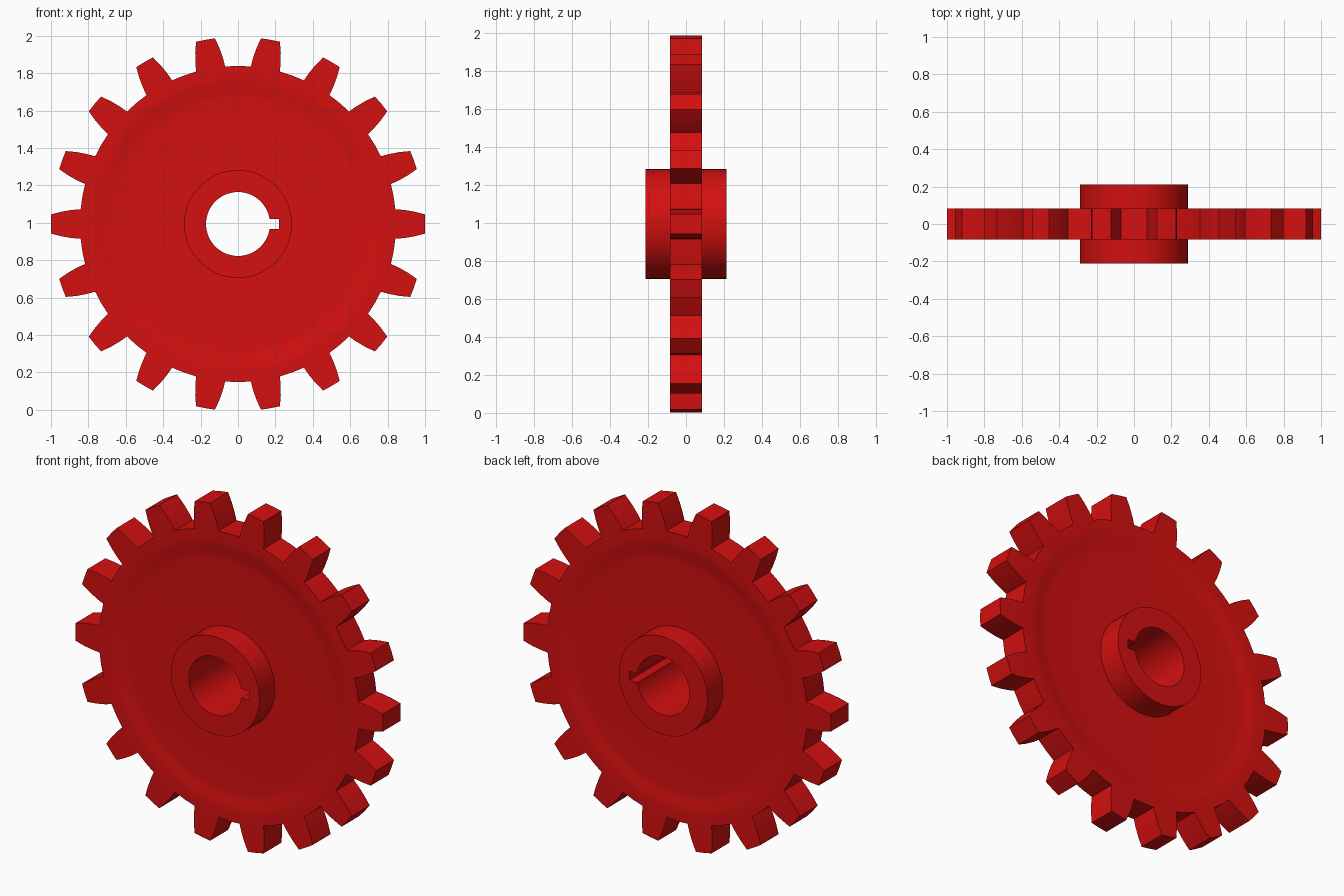
import bpy, bmesh, math

cube = bpy.data.objects.get("Cube")
if cube:
    bpy.data.objects.remove(cube, do_unlink=True)

CENTRE_Z = 0.9935
TEETH = 18
HALF_BODY, HALF_HUB = 0.083, 0.212
BORE_R, HUB_R = 0.171, 0.288

red = bpy.data.materials.new("red paint")
red.use_nodes = True
colour = (0.66, 0.005, 0.005, 1)
red.diffuse_color = colour
red.node_tree.nodes["Principled BSDF"].inputs["Base Color"].default_value = colour


def ring_solid(name, rings):
    """Bridge closed loops of (radius, angle, y) into a ring-shaped solid."""
    bm = bmesh.new()
    loops = [[bm.verts.new((r * math.cos(a), y, CENTRE_Z + r * math.sin(a)))
              for r, a, y in ring] for ring in rings]
    n = len(loops[0])
    for k, lower in enumerate(loops):
        upper = loops[(k + 1) % len(loops)]
        for i in range(n):
            j = (i + 1) % n
            bm.faces.new((lower[i], lower[j], upper[j], upper[i]))
    bmesh.ops.recalc_face_normals(bm, faces=bm.faces)
    mesh = bpy.data.meshes.new(name)
    bm.to_mesh(mesh)
    bm.free()
    mesh.materials.append(red)
    obj = bpy.data.objects.new(name, mesh)
    bpy.context.collection.objects.link(obj)
    bpy.ops.object.select_all(action='DESELECT')
    obj.select_set(True)
    bpy.context.view_layer.objects.active = obj
    bpy.ops.object.shade_smooth_by_angle(angle=math.radians(28))
    return obj


# Toothed outline: half a tooth as (radius, degrees), mirrored and repeated
flank = [(0.845, 5.35), (0.89, 4.85), (0.945, 4.0), (1.0, 2.95)]
tooth = [(r, -d) for r, d in flank] + [(1.0, 0)] + flank[::-1] + [(0.845, 10)]
outline = [(r, math.radians(d + 360 / TEETH * t))
           for t in range(TEETH) for r, d in tooth]

# Body: flat rim, shallow dished web on both faces
dish = [(0.25, 0.015), (0.67, 0.015), (0.695, 0.0135), (0.73, 0.0075),
        (0.765, 0.0015), (0.79, 0.0)]
front = [[(r, a, -HALF_BODY + d) for _, a in outline] for r, d in dish]
front.append([(r, a, -HALF_BODY) for r, a in outline])
back = [[(r, a, -y) for r, a, y in ring] for ring in reversed(front)]
ring_solid("gear_body", front + back)

# Hub: bore with a rectangular keyway on the +x side
key_half, key_x = 0.027, 0.22
a_bore = math.asin(key_half / BORE_R)
a_key = math.atan2(key_half, key_x)
r_key = math.hypot(key_x, key_half)
steps = 72
bore = [(r_key, -a_key), (key_x, 0), (r_key, a_key)]
bore += [(BORE_R, a_bore + (2 * math.pi - 2 * a_bore) * i / steps)
         for i in range(steps + 1)]
ring_solid("hub", [
    [(r, a, -HALF_HUB) for r, a in bore],
    [(HUB_R, a, -HALF_HUB) for _, a in bore],
    [(HUB_R, a, HALF_HUB) for _, a in bore],
    [(r, a, HALF_HUB) for r, a in bore],
])
